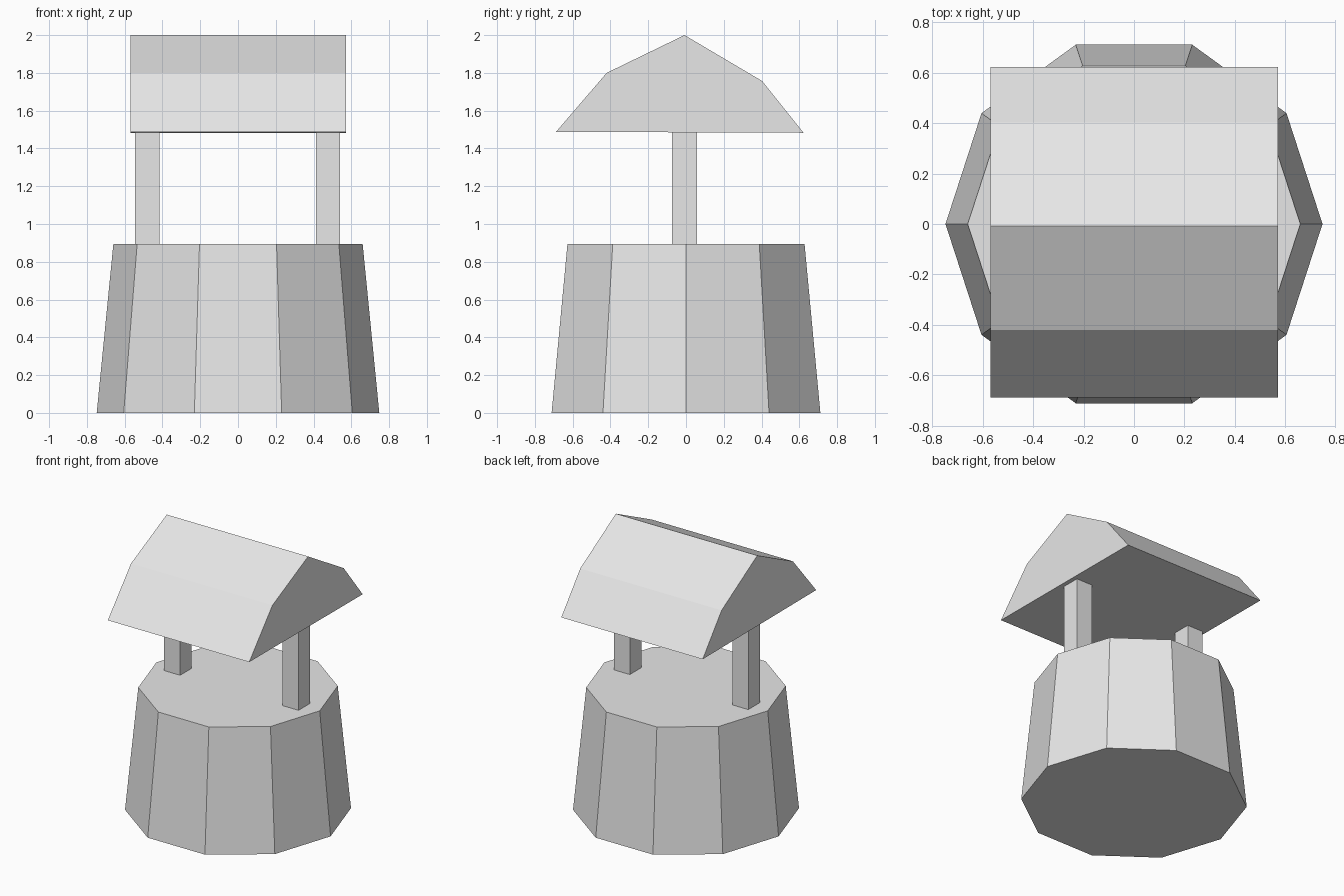
import bpy
import bmesh
from mathutils import Matrix, Vector
from math import radians

cube = bpy.data.objects.get("Cube")
if cube:
    bpy.data.objects.remove(cube, do_unlink=True)

# Single plain material
grey = bpy.data.materials.new("light_grey")
grey.use_nodes = True
colour = (0.8, 0.8, 0.8, 1)
grey.diffuse_color = colour
grey.node_tree.nodes["Principled BSDF"].inputs["Base Color"].default_value = colour


def add_part(name, bm):
    bmesh.ops.recalc_face_normals(bm, faces=bm.faces)
    mesh = bpy.data.meshes.new(name)
    bm.to_mesh(mesh)
    bm.free()
    mesh.materials.append(grey)
    part = bpy.data.objects.new(name, mesh)
    bpy.context.collection.objects.link(part)
    return part


# Tapered ten-sided well wall, with a corner facing the front
WALL_TOP = 0.893
bm = bmesh.new()
bmesh.ops.create_cone(
    bm, cap_ends=True, segments=10, radius1=0.748, radius2=0.66, depth=WALL_TOP,
    matrix=Matrix.Translation((0, 0, WALL_TOP / 2)) @ Matrix.Rotation(radians(90), 4, "Z"))
add_part("well_wall", bm)

# Square posts carrying the roof
POST_TOP = 1.488
for name, x in (("right_post", -0.48), ("left_post", 0.477)):
    bm = bmesh.new()
    bmesh.ops.create_cube(bm, size=1)
    bmesh.ops.scale(bm, vec=(0.128, 0.132, POST_TOP - WALL_TOP), verts=bm.verts)
    bmesh.ops.translate(bm, vec=(x, -0.008, (POST_TOP + WALL_TOP) / 2), verts=bm.verts)
    add_part(name, bm)

# Slightly uneven gambrel roof, extruded along x from its end profile
profile = [(-0.688, 1.488), (-0.42, 1.8), (-0.008, 2.0), (0.403, 1.757), (0.622, 1.483)]
bm = bmesh.new()
gable = bm.faces.new([bm.verts.new((-0.57, y, z)) for y, z in profile])
extruded = bmesh.ops.extrude_face_region(bm, geom=[gable], use_keep_orig=True)
end_verts = [v for v in extruded["geom"] if isinstance(v, bmesh.types.BMVert)]
bmesh.ops.translate(bm, vec=Vector((1.142, 0, 0)), verts=end_verts)
add_part("roof", bm)
